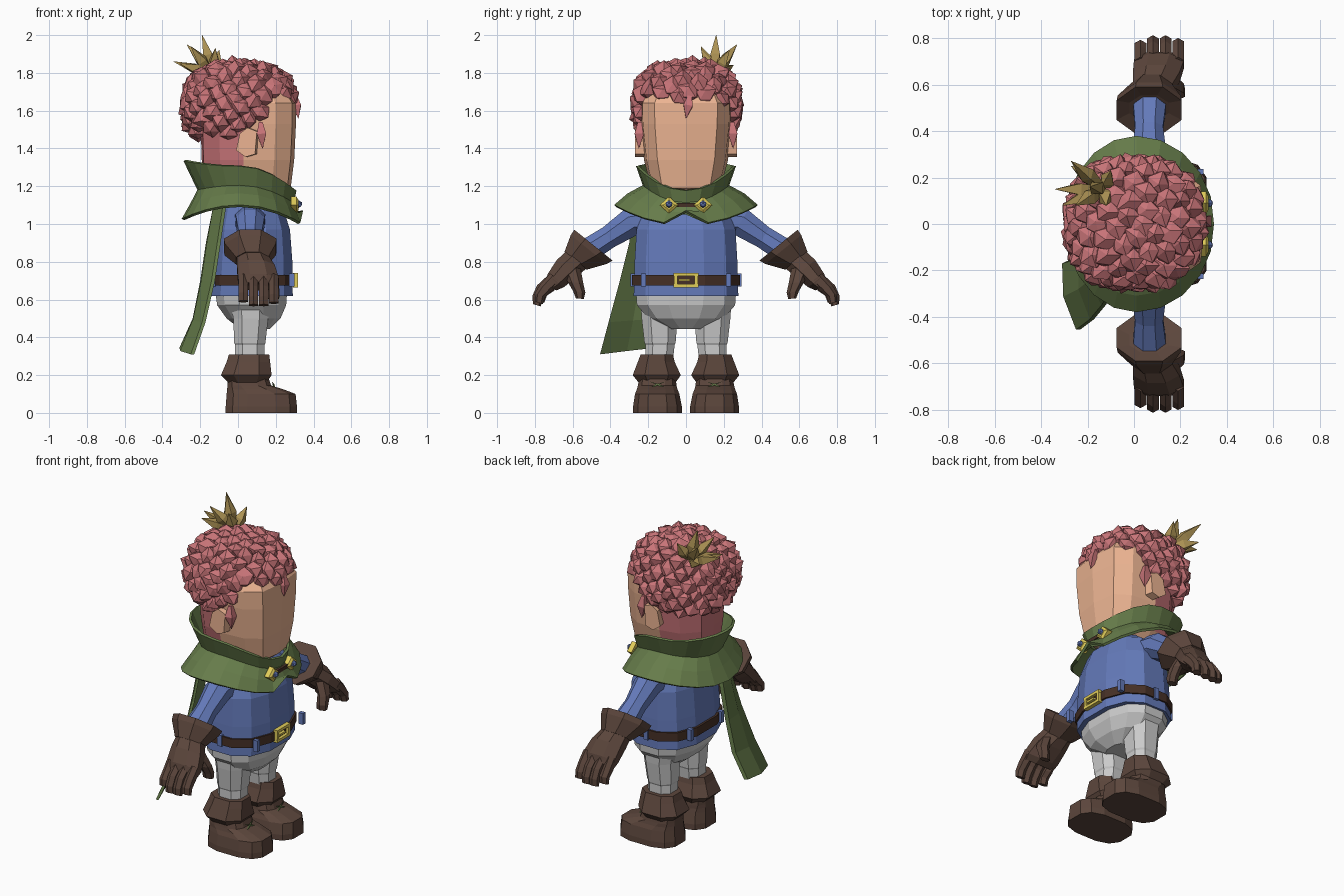
import bpy, bmesh, random
from math import sin, cos, pi, sqrt
from mathutils import Vector as V

if "Cube" in bpy.data.objects:
    bpy.data.objects.remove(bpy.data.objects["Cube"])

random.seed(4)


def mat(name, r, g, b):
    m = bpy.data.materials.new(name)
    m.diffuse_color = [((c / 255 + .055) / 1.055) ** 2.4 for c in (r, g, b)] + [1]
    m.use_nodes = True
    m.node_tree.nodes["Principled BSDF"].inputs["Base Color"].default_value = m.diffuse_color
    return m


SKIN, HAIR = mat("skin", 236, 180, 146), mat("hair", 200, 116, 120)
GREEN, BLUE = mat("green_cloth", 102, 124, 74), mat("blue_cloth", 100, 122, 186)
BROWN, BELT = mat("leather", 92, 70, 60), mat("dark_leather", 70, 48, 38)
YELLOW, STRAW = mat("brass", 225, 205, 90), mat("straw", 172, 146, 84)


def finish(name, bm, m, mirror=False):
    bmesh.ops.recalc_face_normals(bm, faces=bm.faces)
    me = bpy.data.meshes.new(name)
    bm.to_mesh(me)
    bm.free()
    ob = bpy.data.objects.new(name, me)
    bpy.context.collection.objects.link(ob)
    if m:
        me.materials.append(m)
    if mirror:
        mod = ob.modifiers.new("mirror", 'MIRROR')
        mod.use_axis = (False, True, False)
        mod.use_mirror_merge = False
    return ob


def skin_rings(bm, rings, caps=True):
    rows = [[bm.verts.new(p) for p in r] for r in rings]
    n = len(rows[0])
    for a, b in zip(rows, rows[1:]):
        for i in range(n):
            bm.faces.new((a[i], a[(i + 1) % n], b[(i + 1) % n], b[i]))
    if caps:
        bm.faces.new(rows[0])
        bm.faces.new(rows[-1])


def loft(name, rings, m, mirror=False, caps=True):
    bm = bmesh.new()
    skin_rings(bm, rings, caps)
    return finish(name, bm, m, mirror)


def flat_ring(z, x0, x1, y0, y1, n=12, e=.8):
    """Horizontal rounded-box ring between the given limits."""
    pts = []
    for i in range(n):
        a = 2 * pi * (i + .5) / n
        c, s = cos(a), sin(a)
        k = 1 / max(abs(cos(pi / n)), .01)
        px = min(1, abs(c * k) ** e) * (1 if c > 0 else -1)
        py = min(1, abs(s * k) ** e) * (1 if s > 0 else -1)
        pts.append(((x0 + x1) / 2 + px * (x1 - x0) / 2, (y0 + y1) / 2 + py * (y1 - y0) / 2, z))
    return pts


def tilt_ring(c, rx, rp, p, n=8):
    """Ring at c, rx wide along x and rp along direction p."""
    p = V(p).normalized()
    k = 1 / cos(pi / n)
    return [V(c) + V((rx * k * cos(2 * pi * (i + .5) / n), 0, 0)) + p * rp * k * sin(2 * pi * (i + .5) / n)
            for i in range(n)]


def add_spike(bm, base, tip, r, mid=.45):
    """Four-sided pointed blade, widest at mid."""
    base, tip = V(base), V(tip)
    d = tip - base
    u = d.orthogonal().normalized()
    w = d.cross(u).normalized()
    rows = []
    for t, s in ((0, .4), (mid, 1), (1, .04)):
        c = base + d * t
        rows.append([c + u * r * s, c + w * r * s, c - u * r * s, c - w * r * s])
    skin_rings(bm, rows)


def box(name, c, s, m, mirror=False):
    return loft(name, [[(c[0] + i * s[0] / 2, c[1] + j * s[1] / 2, c[2] + k * s[2] / 2)
                        for i, j in ((-1, -1), (1, -1), (1, 1), (-1, 1))] for k in (-1, 1)], m, mirror)


# Head: flat-fronted section scaled up the height, hair colour on the back
half = [(.29, .17), (.2, .235), (.03, .25), (-.1, .22), (-.19, .12)]
section = [(.31, 0)] + half + [(-.2, 0)] + [(x, -y) for x, y in reversed(half)]
head = loft("head", [[(x * sx, y * sy, z) for x, y in section] for z, sx, sy in
                     ((1.12, .6, .5), (1.19, .9, .74), (1.34, .96, .89), (1.53, .99, .97),
                      (1.64, .99, .98), (1.74, .78, .75))], SKIN)
head.data.materials.append(HAIR)
for f in head.data.polygons:
    f.material_index = int(f.center.x < -.03 and len(f.vertices) == 4)
ear = [(0, 1.39), (.02, 1.48), (.06, 1.51), (.11, 1.49), (.1, 1.37), (.05, 1.355)]
loft("ear", [[(x, .22, z) for x, z in ear], [(x - .01, .27, z) for x, z in ear]], SKIN, True)

# Hair: squarish dome covered with faceted curls
bm = bmesh.new()
HC, HR = V((.005, .003, 1.63)), V((.265, .25, .2))


def dome(d, grow=1):
    k = sum(abs(c) ** 2.5 for c in d) ** (-1 / 2.5)
    return HC + V(d[i] * k * HR[i] * grow for i in range(3))


ball = bmesh.ops.create_icosphere(bm, subdivisions=2, radius=1)["verts"]
for v in ball:
    v.co = dome(v.co.normalized(), 1.03)
COUNT = 170
for i in range(COUNT):
    h = 1 - 2 * (i + .5) / COUNT
    a = i * pi * (3 - sqrt(5))
    q = dome(V((sqrt(1 - h * h) * cos(a), sqrt(1 - h * h) * sin(a), h)))
    low = 1.48 + .18 * min(1, max(0, (q.x - .06) / .12))
    if q.z < low:
        continue
    for v in bmesh.ops.create_icosphere(bm, subdivisions=1, radius=.058)["verts"]:
        v.co = q + v.co * random.uniform(.75, 1.2)
for s in (-1, 1):
    add_spike(bm, (.12, .245 * s, 1.54), (.13, .25 * s, 1.4), .035)
add_spike(bm, (.3, .02, 1.68), (.32, 0, 1.56), .035)
finish("curly_hair", bm, HAIR)

# Straw tuft
bm = bmesh.new()
for t in ((-.19, .16, 2), (-.34, .15, 1.86), (-.27, .27, 1.95), (-.1, .23, 1.92), (-.25, .08, 1.94),
          (-.31, .08, 1.85), (-.12, .08, 1.93), (-.27, .25, 1.84)):
    add_spike(bm, (-.13, .15, 1.79), t, .035, .5)
finish("straw_tuft", bm, STRAW)

# Scarf collar: rims given as front x, back x, half width, then z at front, side, back
N = 20
rows = []
for xf, xb, ry, zf, zs, zb in ((.285, .285, .25, 1.18, 1.31, 1.34), (.27, .21, .215, 1.11, 1.2, 1.18),
                               (.30, .25, .30, 1.05, 1.15, 1.1), (.325, .295, .37, .99, 1.09, 1.02)):
    row = []
    for i in range(N):
        c, s = cos(2 * pi * i / N), sin(2 * pi * i / N)
        z = zs + ((zf if c > 0 else zb) - zs) * c * c
        if i == 0 and zf < 1:
            z += .07
        row.append((.01 + c * (xf if c > 0 else xb), ry * s, z))
    rows.append(row)
scarf = loft("scarf_collar", rows, GREEN, caps=False)
scarf.modifiers.new("thickness", 'SOLIDIFY').thickness = .015

# Scarf tail hanging behind
tail = (((-.08, -.28, 1.1), (-.13, -.13, 1.1)), ((-.11, -.3, .9), (-.17, -.13, .9)),
        ((-.14, -.35, .7), (-.2, -.14, .7)), ((-.19, -.41, .48), (-.24, -.15, .5)),
        ((-.25, -.455, .31), (-.31, -.17, .345)))
loft("scarf_tail", [[V(a), (V(a) + V(b)) / 2 + V((-.025, 0, 0)), V(b), V(b) + V((.02, .01, 0)),
                     (V(a) + V(b)) / 2, V(a) + V((.018, 0, 0))] for a, b in tail], GREEN)

# Brooches and strap
diamond = [(.05, 0), (0, .045), (-.05, 0), (0, -.045)]
loft("brooch", [[(x, .09 + y * k, 1.1 + z * k) for y, z in diamond] for x, k in ((.28, 1), (.31, 1), (.32, .6))],
     YELLOW, True)
bm = bmesh.new()
bmesh.ops.create_icosphere(bm, subdivisions=1, radius=.02)
bmesh.ops.translate(bm, verts=bm.verts, vec=(.322, .09, 1.105))
finish("brooch_gem", bm, BLUE, True)
box("collar_strap", (.3, 0, 1.1), (.02, .12, .022), BELT)

# Tunic, belt, loops and buckle
loft("tunic", [flat_ring(z, a, b, -w, w) for z, a, b, w in
               ((.62, -.14, .29, .277), (.8, -.13, .288, .272), (.97, -.115, .275, .262),
                (1.08, -.09, .24, .22), (1.14, -.05, .18, .14))], BLUE)
loft("belt", [flat_ring(z, -.147, .299, -.285, .285) for z in (.675, .73)], BELT)
box("front_belt_loop", (.285, .225, .703), (.03, .025, .07), BLUE, True)
box("side_belt_loop", (.075, .283, .703), (.03, .02, .07), BLUE, True)
box("back_belt_loop", (-.135, .15, .703), (.03, .025, .07), BLUE, True)
for s in (-1, 1):
    box("buckle_bar", (.305, 0, .703 + .03 * s), (.025, .13, .017), YELLOW)
    box("buckle_side", (.305, .055 * s, .703), (.025, .018, .076), YELLOW)
box("buckle_prong", (.307, -.01, .703), (.02, .06, .012), YELLOW)

# Breeches and legs
loft("breeches", [flat_ring(z, a, b, -w, w) for z, a, b, w in
                  ((.64, -.12, .26, .265), (.57, -.11, .255, .26), (.5, -.06, .225, .2),
                   (.445, .01, .17, .09))], None)
loft("leg", [flat_ring(z, a, b, c, d, 8) for z, a, b, c, d in
             ((.27, -.015, .14, .07, .215), (.36, -.015, .14, .06, .215), (.37, -.02, .145, .055, .22),
              (.5, -.025, .16, .045, .235), (.58, -.04, .17, .05, .24))], None, True)

# Boots
loft("boot", [flat_ring(z, a, b, c, d, 12, .7) for z, a, b, c, d in
              ((0, -.065, .312, .022, .28), (.035, -.065, .312, .022, .28), (.1, -.06, .305, .035, .27),
               (.125, -.058, .24, .045, .26), (.145, -.055, .175, .05, .255), (.22, -.055, .15, .06, .24))],
     BROWN, True)
loft("boot_cuff", [flat_ring(z, a, b, c, d, 8) for z, a, b, c, d in
                   ((.16, -.05, .15, .055, .25), (.2, -.09, .178, .028, .282), (.27, -.06, .17, .06, .255),
                    (.31, -.048, .165, .07, .24))], BROWN, True)
bm = bmesh.new()
for s in (-1, 1):
    add_spike(bm, (.195, .15 + .04 * s, .135), (.18, .15 - .04 * s, .165), .006)
finish("boot_lace", bm, GREEN, True)

# Arms and gloves
loft("arm", [tilt_ring(c, a, b, (0, .5, .85)) for c, a, b in
             (((.065, .2, 1.02), .08, .085), ((.065, .29, 1.01), .075, .075), ((.065, .41, .93), .06, .06),
              ((.068, .55, .84), .075, .065))], BLUE, True)
P = (0, .78, .63)
cuff = loft("glove_cuff", [tilt_ring(c, a, b, P) for c, a, b in
                           (((.065, .50, .88), .085, .07), ((.065, .49, .888), .14, .13),
                            ((.065, .515, .865), .135, .122), ((.075, .585, .805), .085, .075))], BROWN, True)
loft("glove_palm", [tilt_ring(c, a, b, P) for c, a, b in
                    (((.075, .565, .825), .08, .07), ((.095, .63, .765), .1, .07), ((.108, .69, .70), .108, .055),
                     ((.108, .715, .67), .1, .035))], BROWN, True)
for i, x in enumerate((.028, .082, .136, .19)):
    k = (.02, 0, 0, .012)[i]
    loft("glove_finger", [tilt_ring(c, .025, r, p, 6) for c, r, p in
                          (((x, .69, .715), .033, P), ((x, .755 - k, .66), .032, (0, .9, .4)),
                           ((x, .785 - k, .61 + k), .026, (0, .95, .3)), ((x, .79 - k, .57 + k), .018, (0, 1, .3)))],
         BROWN, True)
loft("glove_thumb", [tilt_ring(c, .03, r, (0, 1, .1), 6) for c, r in
                     (((.15, .61, .77), .045), ((.185, .585, .69), .036), ((.19, .565, .64), .028),
                      ((.188, .562, .605), .018))], BROWN, True)
